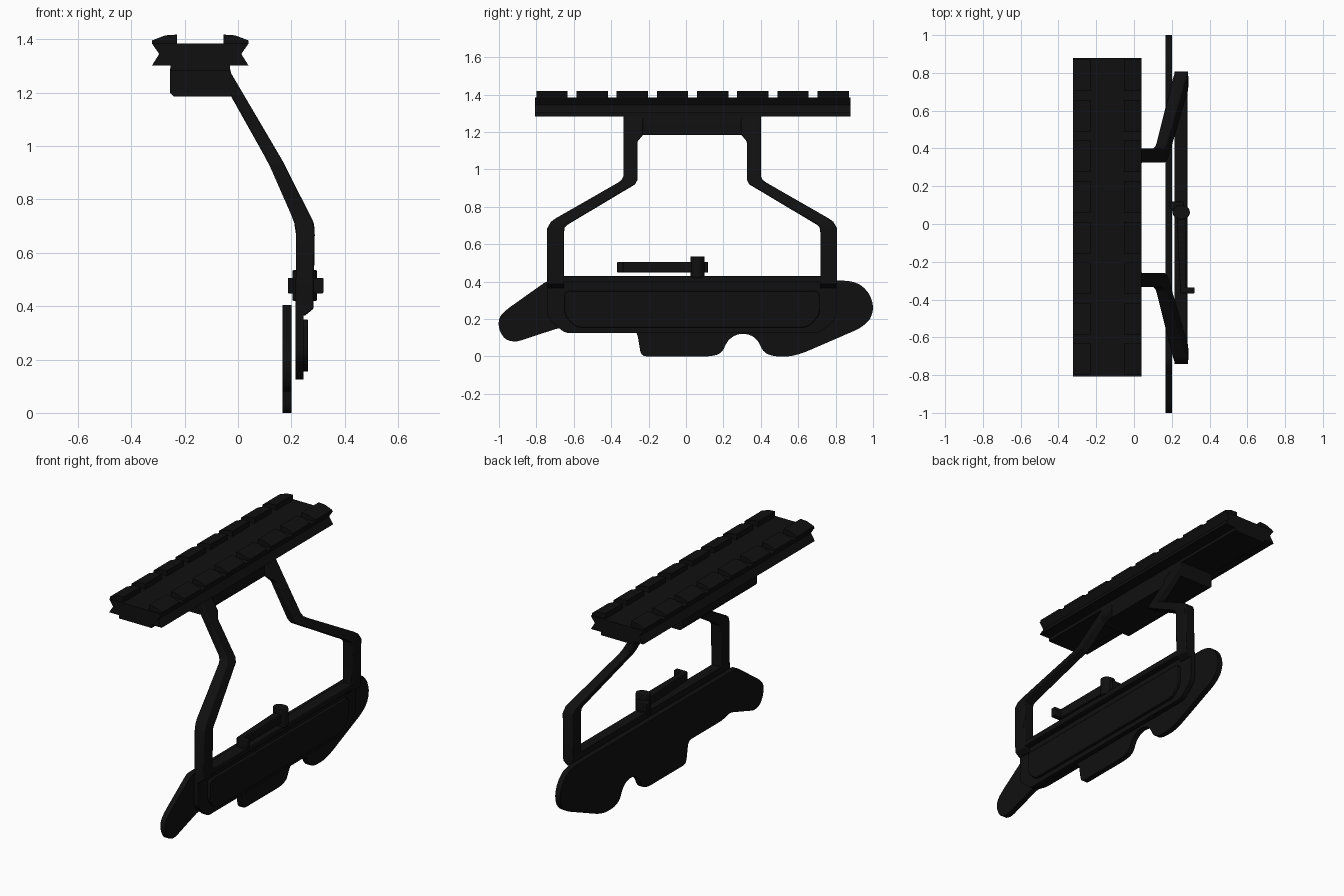
import bpy, bmesh, math
from mathutils import Vector

if "Cube" in bpy.data.objects:
    bpy.data.objects.remove(bpy.data.objects["Cube"])

black = bpy.data.materials.new("matte_black")
black.diffuse_color = (0.005, 0.005, 0.005, 1)
black.use_nodes = True
black.node_tree.nodes["Principled BSDF"].inputs["Base Color"].default_value = black.diffuse_color


def finish(bm, name, bevel=0.0):
    bmesh.ops.recalc_face_normals(bm, faces=bm.faces)
    me = bpy.data.meshes.new(name)
    bm.to_mesh(me)
    bm.free()
    ob = bpy.data.objects.new(name, me)
    bpy.context.collection.objects.link(ob)
    me.materials.append(black)
    bpy.context.view_layer.objects.active = ob
    ob.select_set(True)
    bpy.ops.object.shade_smooth_by_angle(angle=math.radians(30))
    ob.select_set(False)
    if bevel:
        m = ob.modifiers.new("edge", 'BEVEL')
        m.width, m.segments, m.limit_method = bevel, 2, 'ANGLE'
        m.angle_limit = math.radians(40)
    return ob


def rounded(pts, t, steps=4):
    """Round every corner of an outline, cutting back at most t."""
    out, n = [], len(pts)
    for i in range(n):
        a, b, c = (Vector(pts[j % n]) for j in (i - 1, i, i + 1))
        p = b + (a - b).normalized() * min(t, 0.45 * (a - b).length)
        q = b + (c - b).normalized() * min(t, 0.45 * (c - b).length)
        for k in range(steps + 1):
            u = k / steps
            out.append(p * (1 - u) ** 2 + b * 2 * u * (1 - u) + q * u * u)
    return out


def prism(name, pts, axis, lo, hi, bevel=0.0):
    """Extrude an outline: axis x takes (y,z), axis y takes (x,z), axis z takes (x,y)."""
    place = {'x': lambda p, d: (d, p[0], p[1]),
             'y': lambda p, d: (p[0], d, p[1]),
             'z': lambda p, d: (p[0], p[1], d)}[axis]
    bm = bmesh.new()
    a = [bm.verts.new(place(p, lo)) for p in pts]
    b = [bm.verts.new(place(p, hi)) for p in pts]
    bm.faces.new(a)
    bm.faces.new(b)
    for i in range(len(pts)):
        j = (i + 1) % len(pts)
        bm.faces.new((a[i], a[j], b[j], b[i]))
    return finish(bm, name, bevel)


def rect(u0, u1, v0, v1):
    return [(u0, v0), (u1, v0), (u1, v1), (u0, v1)]


# top rail: dovetail base with a narrower stem below
CX = -0.1415
half = [(0.112, 1.282), (0.112, 1.302), (0.181, 1.302), (0.154, 1.345), (0.181, 1.385)]
prism("top_rail", [(CX + x, z) for x, z in half] +
      [(CX - x, z) for x, z in reversed(half)], 'y', -0.807, 0.88)

# rail teeth: eight pairs either side of the sighting channel
tooth = [(0.088, 1.384), (0.181, 1.384), (0.181, 1.396), (0.131, 1.415), (0.088, 1.418)]
for i in range(8):
    y = -0.80 + i * 0.2148
    for s, side in ((-1, "left"), (1, "right")):
        prism(f"rail_tooth_{side}_{i + 1}", [(CX + s * x, z) for x, z in tooth],
              'y', y, y + 0.167)

# block under the rail carrying the arms
prism("rail_block", [(-0.255, 1.29), (-0.255, 1.20), (-0.24, 1.185),
                     (-0.025, 1.185), (-0.025, 1.27), (-0.03, 1.29)], 'y', -0.333, 0.40)


# arms: lofted from the front-view edges and the side-view path
def interp(table, z):
    for (z0, x0), (z1, x1) in zip(table, table[1:]):
        if z >= z1 or (z1, x1) == table[-1]:
            return x0 + (x1 - x0) * (z - z0) / (z1 - z0)


X_IN = [(1.19, -0.028), (0.935, 0.115), (0.70, 0.218), (0.38, 0.2155)]
X_OUT = [(1.28, -0.03), (0.945, 0.167), (0.71, 0.286), (0.66, 0.288), (0.39, 0.283), (0.36, 0.245)]
MID = 0.033
# inner (offset, z) and outer (offset, z) along one arm
ARM = [(0.262, 1.28, 0.367, 1.28), (0.262, 1.185, 0.367, 1.185),
       (0.292, 1.15, 0.367, 1.15), (0.292, 0.945, 0.367, 0.965),
       (0.305, 0.92, 0.378, 0.943), (0.325, 0.908, 0.395, 0.93),
       (0.665, 0.705, 0.73, 0.738), (0.681, 0.69, 0.755, 0.72),
       (0.685, 0.665, 0.775, 0.685), (0.685, 0.39, 0.775, 0.39),
       (0.685, 0.365, 0.775, 0.365)]
for s, name in ((-1, "front_arm"), (1, "rear_arm")):
    bm = bmesh.new()
    rings = []
    for yi, zi, yo, zo in ARM:
        rings.append([bm.verts.new(v) for v in (
            (interp(X_IN, zi), MID + s * yi, zi), (interp(X_OUT, zi), MID + s * yi, zi),
            (interp(X_OUT, zo), MID + s * yo, zo), (interp(X_IN, zo), MID + s * yo, zo))])
    for a, b in zip(rings, rings[1:]):
        for i in range(4):
            j = (i + 1) % 4
            bm.faces.new((a[i], a[j], b[j], b[i]))
    bm.faces.new(rings[0])
    bm.faces.new(rings[-1])
    finish(bm, name, 0.006)

# clamp body: plate, raised panel and top ledge
plate = [(-0.742, 0.43), (-0.742, 0.21), (-0.65, 0.125), (0.716, 0.125), (0.808, 0.21), (0.808, 0.43)]
prism("clamp_plate", rounded(plate, 0.03), 'x', 0.2155, 0.245)
panel = [(-0.65, 0.35), (-0.65, 0.22), (-0.59, 0.155), (0.65, 0.155), (0.715, 0.22), (0.715, 0.35)]
prism("clamp_panel", rounded(panel, 0.03), 'x', 0.24, 0.263, 0.004)
prism("clamp_ledge", rect(-0.742, 0.808, 0.395, 0.43), 'x', 0.2155, 0.282, 0.004)

# inner side plate with drooping nose and notched lower edge
side = [(-0.74, 0.405), (-0.77, 0.385), (-0.96, 0.25), (-1.0, 0.21), (-1.003, 0.15), (-0.97, 0.09),
        (-0.91, 0.076), (-0.84, 0.10), (-0.67, 0.155), (-0.60, 0.135), (-0.262, 0.135),
        (-0.24, 0.0), (0.13, 0.0), (0.19, 0.015), (0.225, 0.09), (0.28, 0.123), (0.345, 0.117),
        (0.385, 0.085), (0.415, 0.02), (0.47, 0.0), (0.56, 0.0), (0.63, 0.02), (0.93, 0.15),
        (0.985, 0.195), (1.004, 0.26), (0.985, 0.33), (0.935, 0.385), (0.87, 0.405)]
prism("side_plate", rounded(side, 0.03, 3), 'x', 0.167, 0.201)

# locking lever: pivot, bar, thumb tab and short tail
prism("lever_pivot", [(0.25 + 0.046 * math.cos(k * math.tau / 24), 0.062 + 0.038 * math.sin(k * math.tau / 24))
                      for k in range(24)], 'z', 0.42, 0.535, 0.004)
prism("lever_bar", [(0.225, 0.06), (0.245, -0.365), (0.275, -0.365), (0.275, 0.06)],
      'z', 0.448, 0.506, 0.004)
prism("lever_tab", rect(0.25, 0.32, -0.368, -0.335), 'z', 0.448, 0.506, 0.004)
prism("lever_tail", [(0.225, 0.04), (0.265, 0.06), (0.265, 0.118), (0.187, 0.118), (0.187, 0.09)],
      'z', 0.448, 0.506, 0.004)
